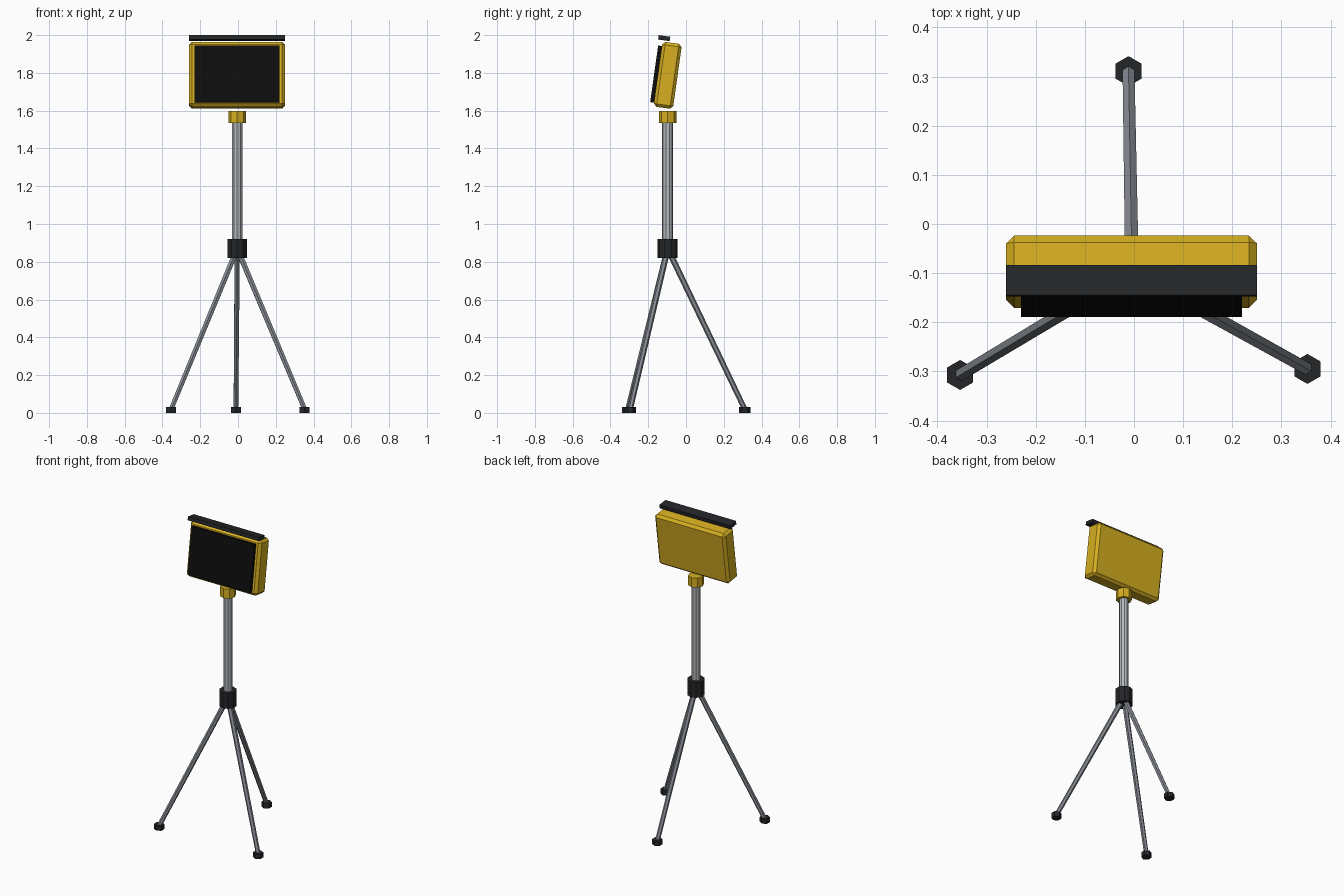
import bpy, math
from mathutils import Vector, Matrix

if "Cube" in bpy.data.objects:
    bpy.data.objects.remove(bpy.data.objects["Cube"])


def material(name, rgb):
    m = bpy.data.materials.new(name)
    m.diffuse_color = (*rgb, 1)
    m.use_nodes = True
    m.node_tree.nodes["Principled BSDF"].inputs["Base Color"].default_value = m.diffuse_color
    return m


YELLOW = material("yellow_paint", (0.68, 0.43, 0.015))
BLACK = material("black_rubber", (0.018, 0.019, 0.022))
GLASS = material("dark_panel", (0.004, 0.004, 0.004))
STEEL = material("light_steel", (0.46, 0.48, 0.50))
LEG = material("leg_steel", (0.24, 0.26, 0.29))

AX, AY = -0.004, -0.097          # mast axis
TILT = Matrix.Rotation(math.radians(-8), 4, 'X')
HEAD = Matrix.Translation((-0.005, AY, 1.787)) @ TILT


def rod(name, a, b, r1, r2, sides, mat):
    """Prism or tapered rod from point a to point b."""
    a, b = Vector(a), Vector(b)
    bpy.ops.mesh.primitive_cone_add(vertices=sides, radius1=r1, radius2=r2,
                                    depth=(b - a).length, location=(a + b) / 2)
    o = bpy.context.object
    o.name = name
    o.rotation_mode = 'QUATERNION'
    if abs((b - a).normalized().z) < 0.9999:
        o.rotation_quaternion = (b - a).to_track_quat('Z', 'Y')
    o.data.materials.append(mat)
    return o


def head_box(name, centre, size, mat, bevel=0):
    """Box in the tilted frame of the lamp head."""
    bpy.ops.mesh.primitive_cube_add(size=1)
    o = bpy.context.object
    o.name = name
    o.data.transform(Matrix.Diagonal((*size, 1)))
    o.matrix_world = HEAD @ Matrix.Translation(centre)
    o.data.materials.append(mat)
    if bevel:
        mod = o.modifiers.new("chamfer", 'BEVEL')
        mod.width = bevel
        mod.segments = 1
    return o


# Tripod legs with hexagonal feet
for side, deg in (("back", 91), ("left", 211), ("right", 331)):
    t = math.radians(deg)
    x, y = AX + 0.408 * math.cos(t), AY + 0.408 * math.sin(t)
    rod(side + "_leg", (x, y, 0.02), (AX, AY, 0.87), 0.014, 0.016, 6, LEG)
    rod(side + "_foot", (x, y, 0), (x, y, 0.032), 0.0305, 0.0305, 6, BLACK)

# Mast and its collars
rod("tripod_collar", (AX, AY, 0.82), (AX, AY, 0.92), 0.053, 0.053, 10, BLACK)
rod("mast", (AX, AY, 0.85), (AX, AY, 1.56), 0.029, 0.029, 10, STEEL)
rod("head_mount", (AX, AY, 1.535), (AX, AY, 1.597), 0.047, 0.047, 8, YELLOW)

# Tilted lamp head
head_box("lamp_housing", (0, 0, 0), (0.51, 0.104, 0.347), YELLOW, 0.016)
head_box("front_panel", (0, -0.057, -0.002), (0.45, 0.03, 0.303), GLASS)
head_box("visor", (0, -0.0457, 0.1925), (0.51, 0.062, 0.0235), BLACK)
